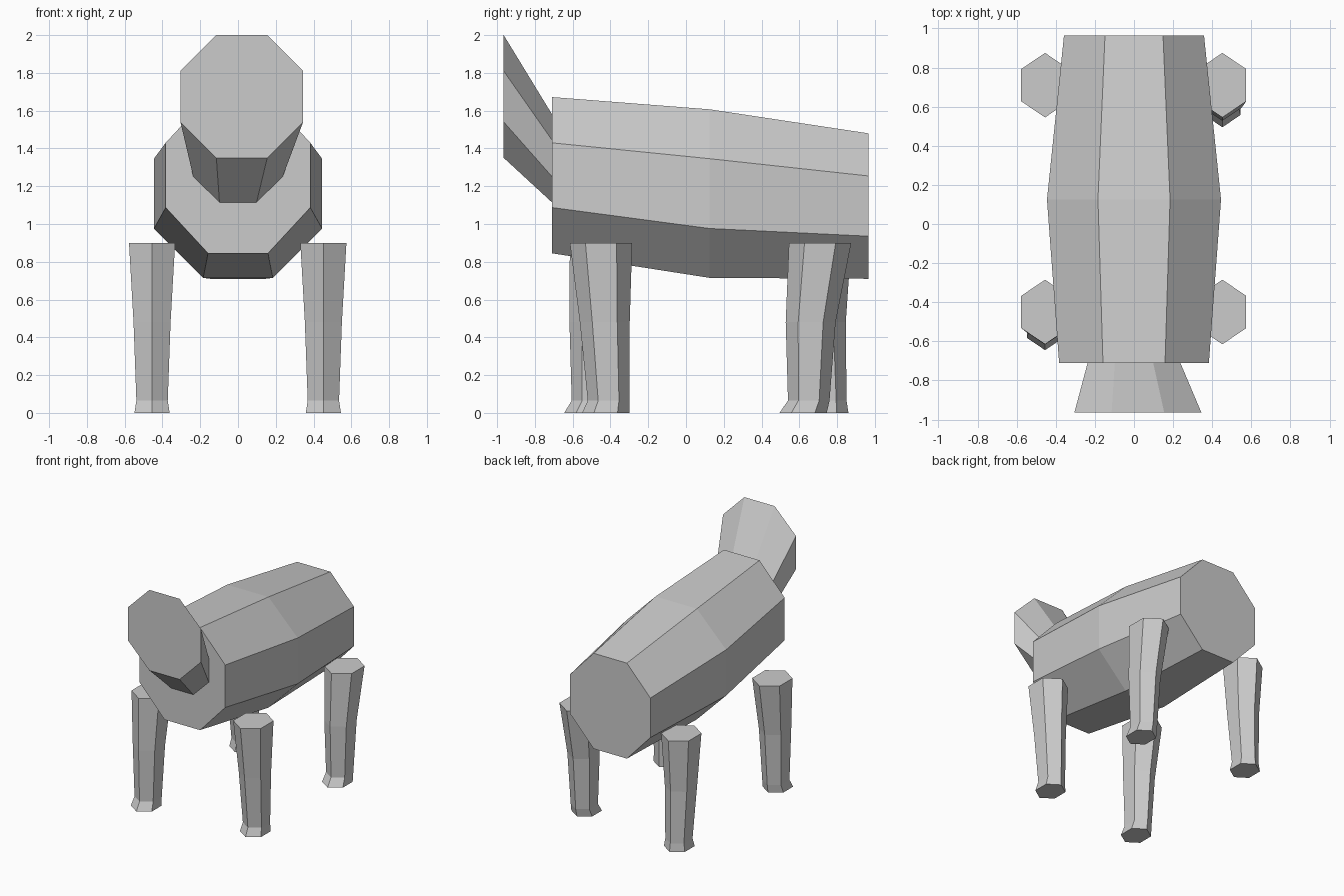
import bpy
import bmesh
from math import cos, sin, pi

cube = bpy.data.objects.get("Cube")
if cube:
    bpy.data.objects.remove(cube, do_unlink=True)

grey = bpy.data.materials.new("plain_grey")
grey.use_nodes = True
COLOUR = (0.6, 0.6, 0.6, 1)
grey.diffuse_color = COLOUR
grey.node_tree.nodes["Principled BSDF"].inputs["Base Color"].default_value = COLOUR


def loft(name, rings):
    """Skin a list of equal-length rings of points and cap both ends."""
    bm = bmesh.new()
    loops = [[bm.verts.new(p) for p in ring] for ring in rings]
    n = len(loops[0])
    for a, b in zip(loops, loops[1:]):
        for i in range(n):
            j = (i + 1) % n
            bm.faces.new((a[i], a[j], b[j], b[i]))
    bm.faces.new(loops[0])
    bm.faces.new(loops[-1])
    bmesh.ops.recalc_face_normals(bm, faces=bm.faces)
    mesh = bpy.data.meshes.new(name)
    bm.to_mesh(mesh)
    bm.free()
    mesh.materials.append(grey)
    obj = bpy.data.objects.new(name, mesh)
    bpy.context.collection.objects.link(obj)
    return obj


def octagon(y, x, half_x, z_low, z_high):
    """Upright octagon with flat top and sides, filling the given extents."""
    k = 1 / cos(pi / 8)
    zc, half_z = (z_low + z_high) / 2, (z_high - z_low) / 2
    angles = [pi / 8 + i * pi / 4 for i in range(8)]
    return [(x + half_x * k * cos(a), y, zc + half_z * k * sin(a)) for a in angles]


def hexagon(x, y, z, half_x, half_y):
    """Level hexagon with points towards front and back."""
    k = 1 / cos(pi / 6)
    angles = [pi / 6 + i * pi / 3 for i in range(6)]
    return [(x + half_x * k * cos(a), y + half_y * sin(a), z) for a in angles]


# Barrel body and flaring head
loft("body", [
    octagon(-0.71, 0, 0.383, 0.845, 1.672),
    octagon(0.125, 0, 0.445, 0.715, 1.607),
    octagon(0.965, 0, 0.358, 0.71, 1.48),
])
loft("head", [
    octagon(-0.71, 0, 0.237, 1.115, 1.582),
    octagon(-0.965, 0.02, 0.325, 1.35, 2.0),
])

# Legs in a walking pose: ring heights and sizes, then y centres per leg
SECTIONS = [(0.9, 0.122, 0.165), (0.48, 0.098, 0.132),
            (0.065, 0.083, 0.11), (0, 0.093, 0.125)]
LEGS = {
    "front_right_leg": (-0.455, (-0.45, -0.485, -0.495, -0.52)),
    "front_left_leg": (0.452, (-0.45, -0.43, -0.41, -0.425)),
    "back_right_leg": (-0.455, (0.71, 0.714, 0.74, 0.735)),
    "back_left_leg": (0.452, (0.71, 0.66, 0.65, 0.62)),
}
for name, (x, centres) in LEGS.items():
    loft(name, [hexagon(x, y, z, hx, hy)
                for y, (z, hx, hy) in zip(centres, SECTIONS)])
